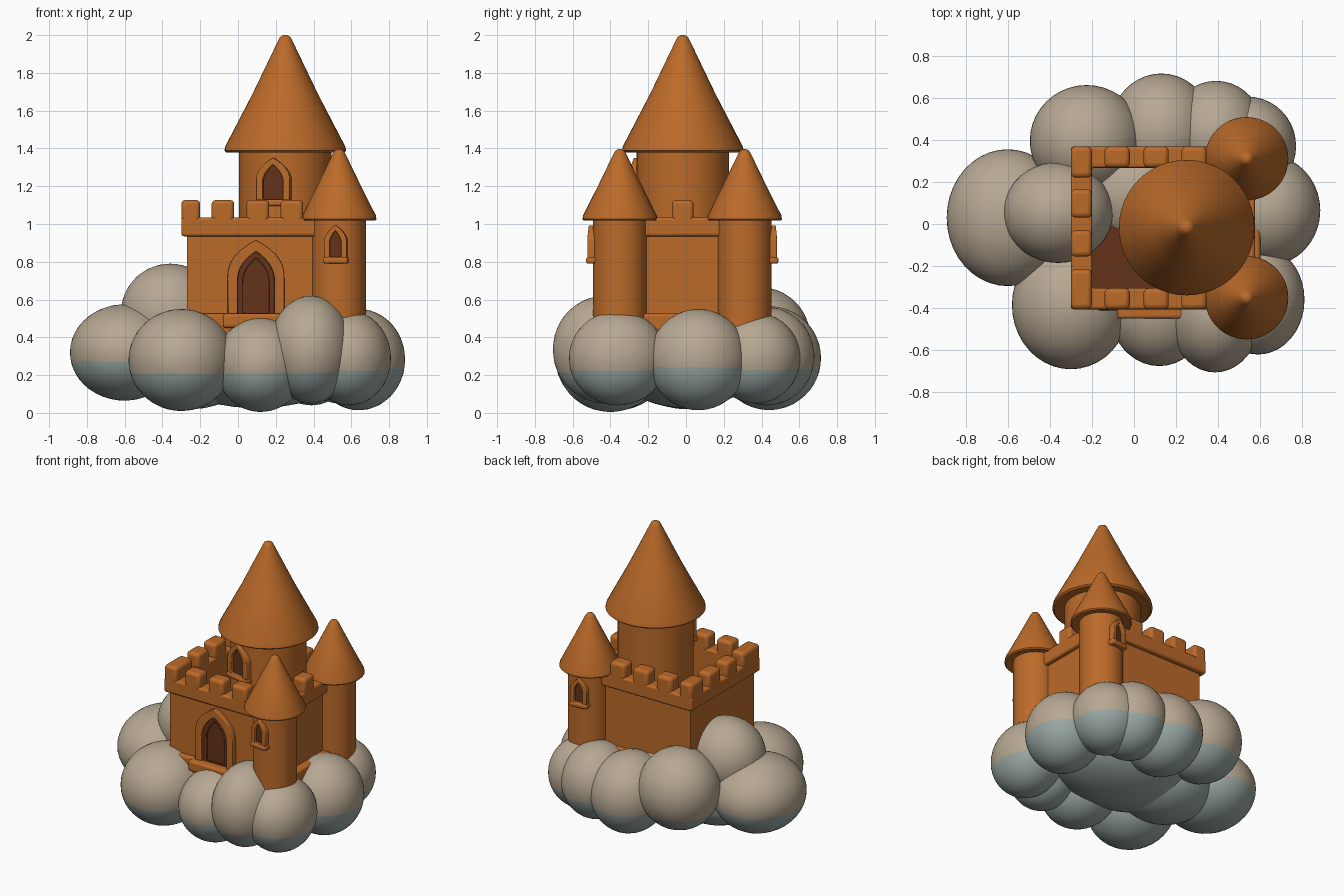
import bpy, bmesh, math
from mathutils import Matrix, Vector

if "Cube" in bpy.data.objects:
    bpy.data.objects.remove(bpy.data.objects["Cube"])


def mat(name, rgb):
    m = bpy.data.materials.new(name)
    m.diffuse_color = (*rgb, 1)
    m.use_nodes = True
    m.node_tree.nodes["Principled BSDF"].inputs["Base Color"].default_value = m.diffuse_color
    return m


CLAY = mat("orange clay", (0.50, 0.145, 0.022))
DARK = mat("dark brown", (0.125, 0.032, 0.009))
TAUPE = mat("cloud taupe", (0.47, 0.39, 0.29))
BLUE = mat("cloud underside grey blue", (0.32, 0.39, 0.37))


def finish(name, bm, mats, bevel=0, angle=35):
    bmesh.ops.recalc_face_normals(bm, faces=bm.faces)
    me = bpy.data.meshes.new(name)
    bm.to_mesh(me)
    bm.free()
    ob = bpy.data.objects.new(name, me)
    bpy.context.collection.objects.link(ob)
    for m in mats:
        me.materials.append(m)
    if bevel:
        b = ob.modifiers.new("soft edges", 'BEVEL')
        b.width, b.segments = bevel, 3
    bpy.ops.object.select_all(action='DESELECT')
    ob.select_set(True)
    bpy.context.view_layer.objects.active = ob
    bpy.ops.object.shade_smooth_by_angle(angle=math.radians(angle))
    return ob


def box(name, x0, x1, y0, y1, z0, z1, m=CLAY, bevel=0.0):
    bm = bmesh.new()
    bmesh.ops.create_cube(bm, size=1)
    for v in bm.verts:
        v.co = ((x0 + x1) / 2 + v.co.x * (x1 - x0), (y0 + y1) / 2 + v.co.y * (y1 - y0),
                (z0 + z1) / 2 + v.co.z * (z1 - z0))
    return finish(name, bm, [m], bevel)


def wall_ring(name, x0, x1, y0, y1, z0, z1, t, bevel=0.0):
    """Hollow rectangular wall of thickness t."""
    bm = bmesh.new()
    loops = []
    for d, z in ((0, z0), (0, z1), (t, z1), (t, z0)):
        loops.append([bm.verts.new(p) for p in ((x0 + d, y0 + d, z), (x1 - d, y0 + d, z),
                                                (x1 - d, y1 - d, z), (x0 + d, y1 - d, z))])
    for k in range(4):
        a, b = loops[k], loops[(k + 1) % 4]
        for i in range(4):
            j = (i + 1) % 4
            bm.faces.new((a[i], a[j], b[j], b[i]))
    return finish(name, bm, [CLAY], bevel)


def lathe(name, x, y, profile, n=48):
    """Revolve (radius, z) points around a vertical axis."""
    bm = bmesh.new()
    rings = [[bm.verts.new((x + r * math.cos(2 * math.pi * i / n),
                            y + r * math.sin(2 * math.pi * i / n), z)) for i in range(n)]
             for r, z in profile]
    for a, b in zip(rings, rings[1:]):
        for i in range(n):
            j = (i + 1) % n
            bm.faces.new((a[i], a[j], b[j], b[i]))
    bm.faces.new(rings[0])
    bm.faces.new(rings[-1])
    return finish(name, bm, [CLAY])


def arch_points(w, z0, z1, p, n=8):
    spring = z0 + (z1 - z0) * 0.5
    right = [(w, z0)] + [(w * (1 - (i / n) ** p), spring + (z1 - spring) * i / n)
                         for i in range(n + 1)]
    return right + [(-x, z) for x, z in reversed(right[:-1])]


def arch_band(name, place, outer, inner, back, front, m=CLAY):
    """Raised frame between two arch outlines; local -y points outwards."""
    bm = bmesh.new()
    loops = [[bm.verts.new(place @ Vector((x, -d, z))) for x, z in pts]
             for pts, d in ((outer, back), (outer, front), (inner, front), (inner, back))]
    n = len(outer)
    for k in range(4):
        a, b = loops[k], loops[(k + 1) % 4]
        for i in range(n):
            j = (i + 1) % n
            bm.faces.new((a[i], a[j], b[j], b[i]))
    return finish(name, bm, [m], 0.008)


def arch_plate(name, place, pts, depth):
    bm = bmesh.new()
    back = [bm.verts.new(place @ Vector((x, -depth + 0.008, z))) for x, z in pts]
    front = [bm.verts.new(place @ Vector((x, -depth, z))) for x, z in pts]
    for i in range(len(pts)):
        j = (i + 1) % len(pts)
        bm.faces.new((back[i], back[j], front[j], front[i]))
    bm.faces.new(back)
    bm.faces.new(front)
    return finish(name, bm, [DARK])


def window(name, x, y, r, turn, w, z0, z1, border):
    """Pointed window with frame and sill on a round tower."""
    place = Matrix.Translation((x, y, 0)) @ Matrix.Rotation(turn, 4, 'Z')
    inner = arch_points(w, z0, z1, 2.0)
    outer = arch_points(w + border, z0 - 0.01, z1 + border, 2.0)
    arch_band(name + "_frame", place, outer, inner, r - 0.03, r + 0.024)
    arch_plate(name + "_pane", place, inner, r + 0.003)
    sill = box(name + "_sill", -w - border - 0.005, w + border + 0.005,
               -r - 0.032, -r + 0.03, z0 - 0.035, z0, CLAY, 0.012)
    sill.matrix_world = place


# Castle body: hollow walls on a plinth with a dark floor
box("plinth", -0.28, 0.60, -0.41, 0.36, 0.36, 0.525, CLAY, 0.015)
box("courtyard_floor", -0.22, 0.52, -0.32, 0.28, 0.50, 0.532, DARK)
wall_ring("castle_walls", -0.27, 0.545, -0.375, 0.335, 0.45, 0.96, 0.07)
wall_ring("parapet", -0.30, 0.575, -0.405, 0.368, 0.935, 1.035, 0.10, 0.014)

# Battlements along the parapet
Z0, Z1 = 1.0, 1.127
for i, (a, b) in enumerate(((-0.14, -0.02), (0.045, 0.165), (0.225, 0.345))):
    box(f"front_merlon_{i}", a, b, -0.405, -0.305, Z0, Z1, CLAY, 0.022)
    box(f"back_merlon_{i}", a, b, 0.268, 0.368, Z0, Z1, CLAY, 0.022)
for i, (a, b) in enumerate(((-0.405, -0.215), (-0.155, -0.03), (0.03, 0.165), (0.22, 0.368))):
    box(f"left_merlon_{i}", -0.30, -0.20, a, b, Z0, Z1, CLAY, 0.022)
box("right_merlon", 0.475, 0.575, -0.075, 0.04, Z0, Z1, CLAY, 0.022)

# Great tower and its cone roof
TX, TY = 0.25, -0.017
lathe("great_tower", TX, TY, [(0.245, 0.5), (0.245, 1.41)])
lathe("great_tower_roof", TX, TY, [(0.24, 1.385), (0.31, 1.378), (0.322, 1.388), (0.318, 1.41),
                                   (0.175, 1.685), (0.038, 1.97), (0.028, 1.99), (0.01, 2.0)])
window("great_tower_window", TX, TY, 0.245, -0.25, 0.056, 1.13, 1.315, 0.036)

# Two corner towers with cone roofs and windows facing outwards
for side, y, turn in (("front", -0.35, -0.12), ("back", 0.31, math.pi + 0.12)):
    lathe(side + "_tower", 0.535, y, [(0.142, 0.4), (0.142, 1.04)])
    lathe(side + "_tower_roof", 0.535, y,
          [(0.14, 1.025), (0.19, 1.018), (0.198, 1.026), (0.195, 1.045),
           (0.112, 1.21), (0.032, 1.375), (0.022, 1.39), (0.008, 1.396)])
    window(side + "_tower_window", 0.535, y, 0.142, turn, 0.031, 0.825, 0.965, 0.03)

# Door: outer arch, inner trim and dark panel
door = Matrix.Translation((0.095, -0.375, 0))
opening = arch_points(0.098, 0.52, 0.855, 2.5)
arch_band("door_arch", door, arch_points(0.15, 0.51, 0.915, 2.5), opening, -0.02, 0.032)
arch_band("door_trim", door, opening, arch_points(0.07, 0.53, 0.82, 2.5), -0.02, 0.018, DARK)
arch_plate("door_panel", door, opening, 0.005)
box("door_step", -0.08, 0.27, -0.45, -0.36, 0.45, 0.525, CLAY, 0.015)

# Cloud puffs: centre, radii, height of the underside colour
PUFFS = [
    ((-0.60, 0.03, 0.32), (0.29, 0.325, 0.255), 0.27),
    ((-0.30, -0.385, 0.28), (0.28, 0.305, 0.27), 0.21),
    ((0.12, -0.40, 0.255), (0.24, 0.275, 0.25), 0.21),
    ((0.385, -0.43, 0.335), (0.22, 0.275, 0.285), 0.215),
    ((0.59, -0.36, 0.29), (0.22, 0.26, 0.25), 0.225),
    ((0.64, 0.065, 0.282), (0.245, 0.262, 0.268), 0.24),
    ((0.54, 0.37, 0.29), (0.23, 0.235, 0.24), 0.23),
    ((0.39, 0.43, 0.30), (0.23, 0.25, 0.26), 0.23),
    ((0.13, 0.44, 0.29), (0.25, 0.275, 0.275), 0.23),
    ((-0.225, 0.395, 0.39), (0.27, 0.265, 0.275), 0.25),
    ((-0.36, 0.055, 0.53), (0.26, 0.24, 0.26), 0.23),
    ((0.02, 0.15, 0.34), (0.30, 0.28, 0.27), 0.23),
    ((0.10, 0.0, 0.26), (0.50, 0.38, 0.235), 0.23),
    ((-0.25, 0.0, 0.24), (0.32, 0.30, 0.22), 0.23),
]
for i, (c, r, line) in enumerate(PUFFS):
    bm = bmesh.new()
    bmesh.ops.create_icosphere(bm, subdivisions=4, radius=1)
    for v in bm.verts:
        v.co = Vector([c[k] + v.co[k] * r[k] for k in range(3)])
    bmesh.ops.bisect_plane(bm, geom=bm.verts[:] + bm.edges[:] + bm.faces[:], dist=1e-5,
                           plane_co=(0, 0, line), plane_no=(0, 0, 1))
    for f in bm.faces:
        f.material_index = int(f.calc_center_median().z < line)
    finish(f"cloud_puff_{i}", bm, [TAUPE, BLUE])
